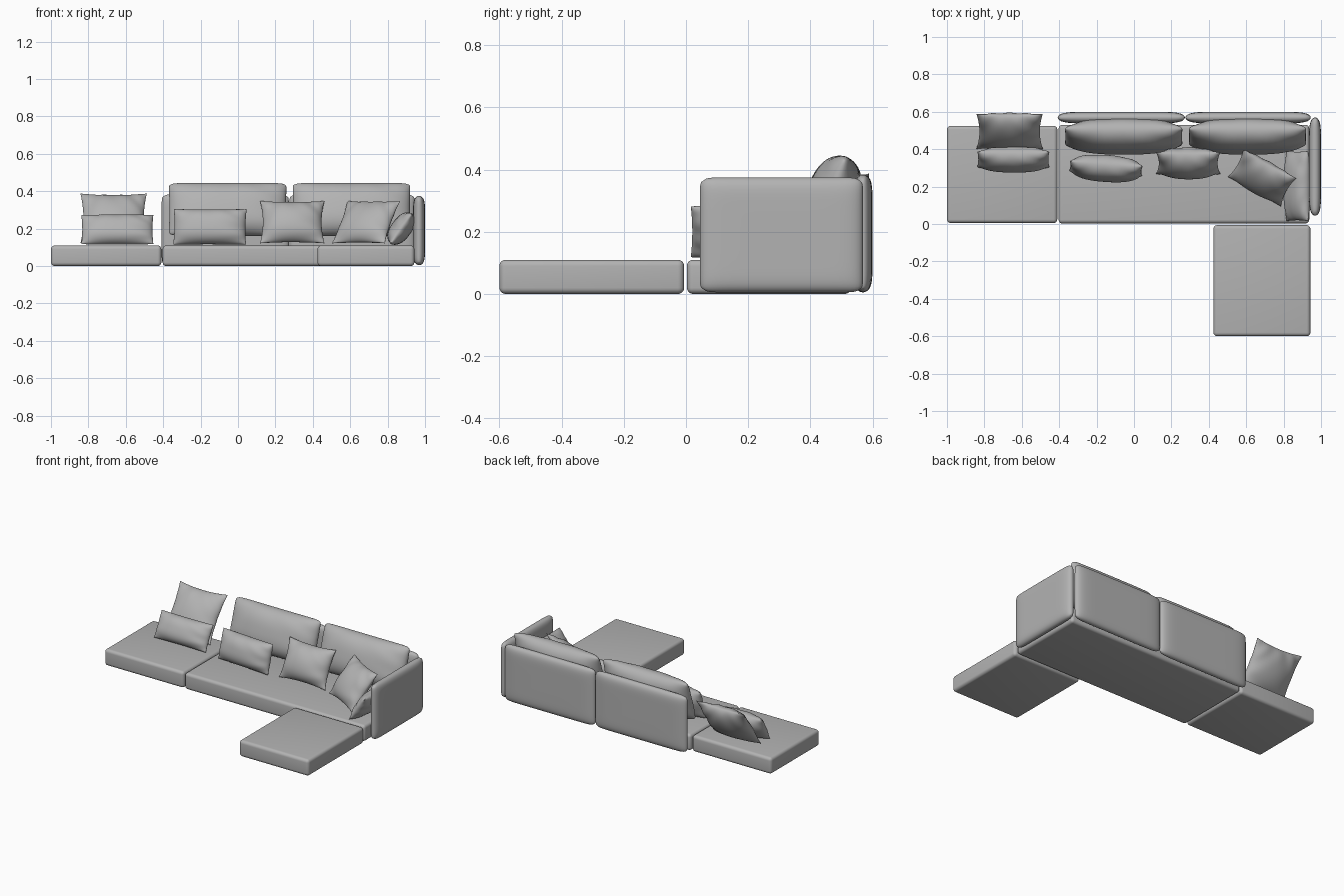
import bpy, bmesh, math

if "Cube" in bpy.data.objects:
    bpy.data.objects.remove(bpy.data.objects["Cube"])

fabric = bpy.data.materials.new("grey_fabric")
fabric.diffuse_color = (0.45, 0.45, 0.45, 1)
fabric.use_nodes = True
fabric.node_tree.nodes["Principled BSDF"].inputs["Base Color"].default_value = fabric.diffuse_color


def finish(name, bm, loc, rot=(0, 0, 0), angle=60):
    bmesh.ops.recalc_face_normals(bm, faces=bm.faces)
    mesh = bpy.data.meshes.new(name)
    bm.to_mesh(mesh)
    bm.free()
    mesh.materials.append(fabric)
    ob = bpy.data.objects.new(name, mesh)
    bpy.context.collection.objects.link(ob)
    ob.location, ob.rotation_euler = loc, rot
    bpy.ops.object.select_all(action='DESELECT')
    ob.select_set(True)
    bpy.context.view_layer.objects.active = ob
    bpy.ops.object.shade_smooth_by_angle(angle=math.radians(angle))
    return ob


def base(name, x0, x1, y0, y1, z0=0.0, z1=0.11):
    """Low upholstered block with softened edges."""
    bm = bmesh.new()
    bmesh.ops.create_cube(bm, size=1)
    bmesh.ops.scale(bm, vec=(x1 - x0, y1 - y0, z1 - z0), verts=bm.verts)
    bmesh.ops.bevel(bm, geom=bm.edges[:], offset=0.02, segments=5,
                    profile=0.5, affect='EDGES')
    return finish(name, bm, ((x0 + x1) / 2, (y0 + y1) / 2, (z0 + z1) / 2))


def cushion(name, loc, w, h, t, lean=0, yaw=0, n=2.0, m=0.6,
            pinch=0.0, rounding=0.0, wrinkle=0.0, res=28):
    """Two bulged skins joined at a seam: width x, height z, thickness y."""
    bm = bmesh.new()
    params = [math.sin(math.pi / 2 * (2 * i / res - 1)) for i in range(res + 1)]
    for side in (-1, 1):
        rows = []
        for v in params:
            row = []
            for u in params:
                x = w / 2 * u * (1 - pinch * (1 - v * v) * u * u)
                z = h / 2 * v * (1 - pinch * (1 - u * u) * v * v)
                # rounded corners move in by an equal distance both ways
                inset = 0.1 * rounding * abs(u * v) ** 16
                x -= math.copysign(inset, u)
                z -= math.copysign(inset, v)
                bulge = max(0, (1 - abs(u) ** n) * (1 - abs(v) ** n)) ** m
                fold = wrinkle * math.sin(9 * u * v + 4 * u + 2 * v) * bulge * (u * u + v * v)
                row.append(bm.verts.new((x, side * t / 2 * bulge + fold, z)))
            rows.append(row)
        for a, b in zip(rows, rows[1:]):
            for i in range(res):
                bm.faces.new((a[i], a[i + 1], b[i + 1], b[i]))
    bmesh.ops.remove_doubles(bm, verts=bm.verts, dist=1e-5)
    return finish(name, bm, loc, (-math.radians(lean), 0, math.radians(yaw)), 80)


# Seat platforms
base("left_seat", -1.0, -0.41, 0.005, 0.525)
base("main_seat", -0.403, 0.937, 0.003, 0.53)
base("front_chaise_seat", 0.425, 0.943, -0.6, -0.006)

# Upright back and arm panels
panel = dict(n=9, m=0.5, rounding=0.12)
cushion("back_panel_left", (-0.068, 0.569, 0.195), 0.68, 0.38, 0.062, **panel)
cushion("back_panel_right", (0.61, 0.569, 0.195), 0.67, 0.38, 0.062, **panel)
cushion("arm_panel", (0.968, 0.307, 0.19), 0.525, 0.37, 0.064, yaw=-90, **panel)

# Large back cushions
for name, x in (("back_cushion_left", -0.055), ("back_cushion_right", 0.607)):
    cushion(name, (x, 0.468, 0.303), 0.63, 0.295, 0.17, lean=18,
            n=2.6, m=0.52, pinch=0.01, rounding=0.1, wrinkle=0.003)

# Loose throw pillows: square with pinched sides
square = dict(pinch=0.09, wrinkle=0.007)
cushion("square_pillow_left", (-0.665, 0.495, 0.255), 0.355, 0.325, 0.13, lean=35, **square)
cushion("square_pillow_middle", (0.29, 0.325, 0.235), 0.345, 0.255, 0.15, lean=27, **square)
cushion("square_pillow_corner", (0.685, 0.248, 0.235), 0.325, 0.285, 0.13,
        lean=37, yaw=-29, **square)

# Loose lumbar pillows
lumbar = dict(n=2.5, m=0.55, pinch=0.025, wrinkle=0.004)
cushion("lumbar_pillow_left", (-0.645, 0.345, 0.195), 0.385, 0.175, 0.12, lean=28, **lumbar)
cushion("lumbar_pillow_middle", (-0.15, 0.297, 0.21), 0.39, 0.195, 0.135,
        lean=15, yaw=-4, **lumbar)
cushion("lumbar_pillow_arm", (0.873, 0.203, 0.2), 0.375, 0.2, 0.11,
        lean=35, yaw=-90, **lumbar)
